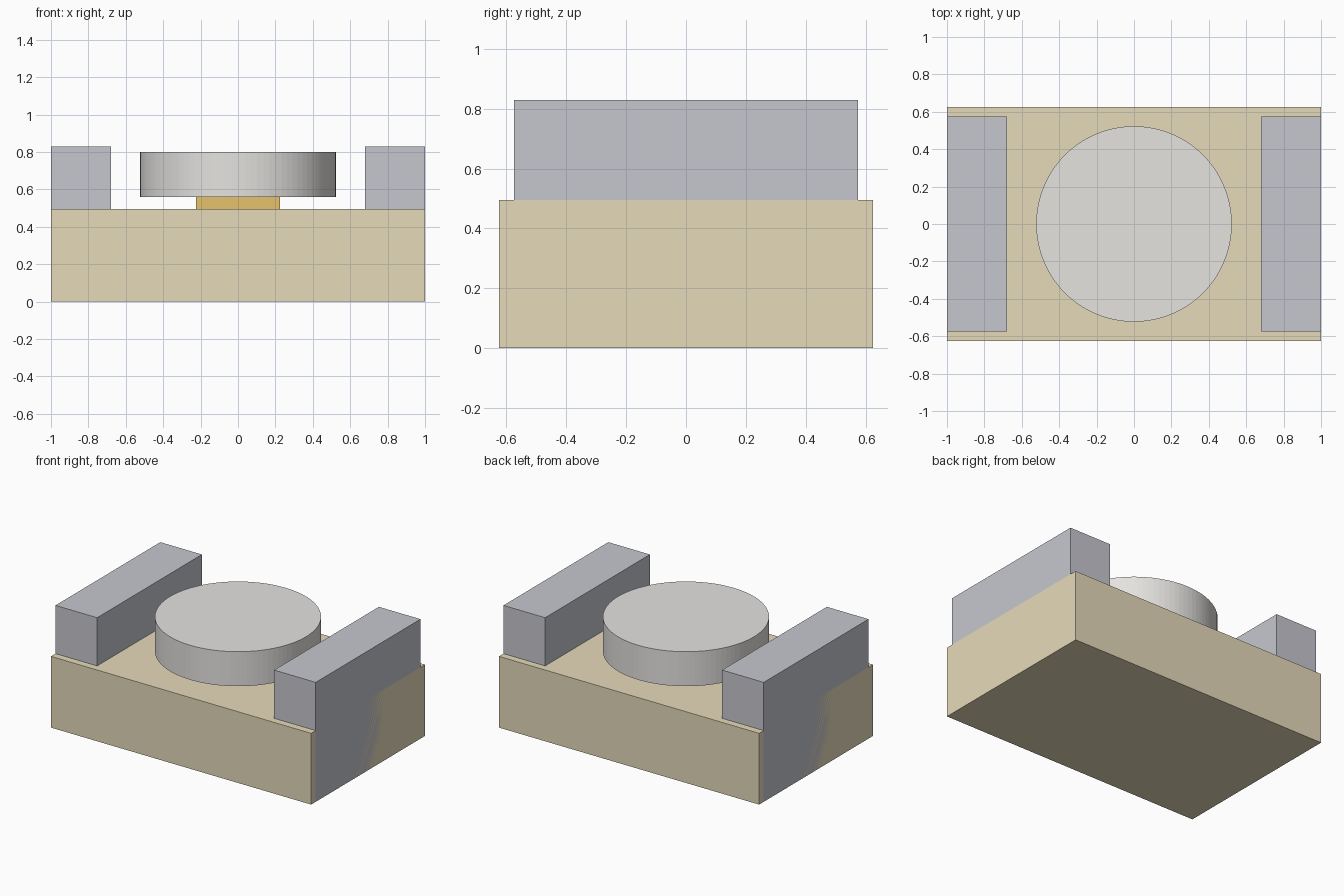
import bpy
import bmesh

cube = bpy.data.objects.get("Cube")
if cube:
    bpy.data.objects.remove(cube, do_unlink=True)


def linear(c):
    c /= 255
    return c / 12.92 if c <= 0.04045 else ((c + 0.055) / 1.055) ** 2.4


def material(name, *rgb):
    colour = (*[linear(c) for c in rgb], 1)
    mat = bpy.data.materials.new(name)
    mat.use_nodes = True
    mat.diffuse_color = colour
    mat.node_tree.nodes["Principled BSDF"].inputs["Base Color"].default_value = colour
    return mat


def add_object(name, bm, mat):
    mesh = bpy.data.meshes.new(name)
    bm.to_mesh(mesh)
    bm.free()
    mesh.materials.append(mat)
    obj = bpy.data.objects.new(name, mesh)
    bpy.context.collection.objects.link(obj)
    return obj


def box(name, low, high, mat):
    bm = bmesh.new()
    bmesh.ops.create_cube(bm, size=1)
    for v in bm.verts:
        v.co = [(a + b) / 2 + c * (b - a) for a, b, c in zip(low, high, v.co)]
    return add_object(name, bm, mat)


def disc(name, radius, bottom, top, mat, sides=96):
    bm = bmesh.new()
    bmesh.ops.create_cone(bm, cap_ends=True, segments=sides, radius1=radius,
                          radius2=radius, depth=top - bottom)
    bmesh.ops.translate(bm, verts=bm.verts, vec=(0, 0, (bottom + top) / 2))
    return add_object(name, bm, mat)


sand = material("sand", 229, 218, 186)
slate = material("slate grey", 198, 199, 207)
silver = material("pale silver", 229, 227, 224)
gold = material("gold", 230, 196, 109)

BASE_TOP = 0.495
DISC_BOTTOM = 0.56

# Base slab
box("base", (-1, -0.625, 0), (1, 0.625, BASE_TOP), sand)

# Side blocks set into the base, flush with its ends
for name, x0, x1 in (("left_block", 0.68, 1), ("right_block", -1, -0.68)):
    box(name, (x0, -0.575, 0.002), (x1, 0.575, 0.83), slate)

# Short pedestal and the round platform on it
box("pedestal", (-0.225, -0.225, BASE_TOP), (0.225, 0.225, DISC_BOTTOM), gold)
disc("round_platform", 0.523, DISC_BOTTOM, 0.8, silver)
